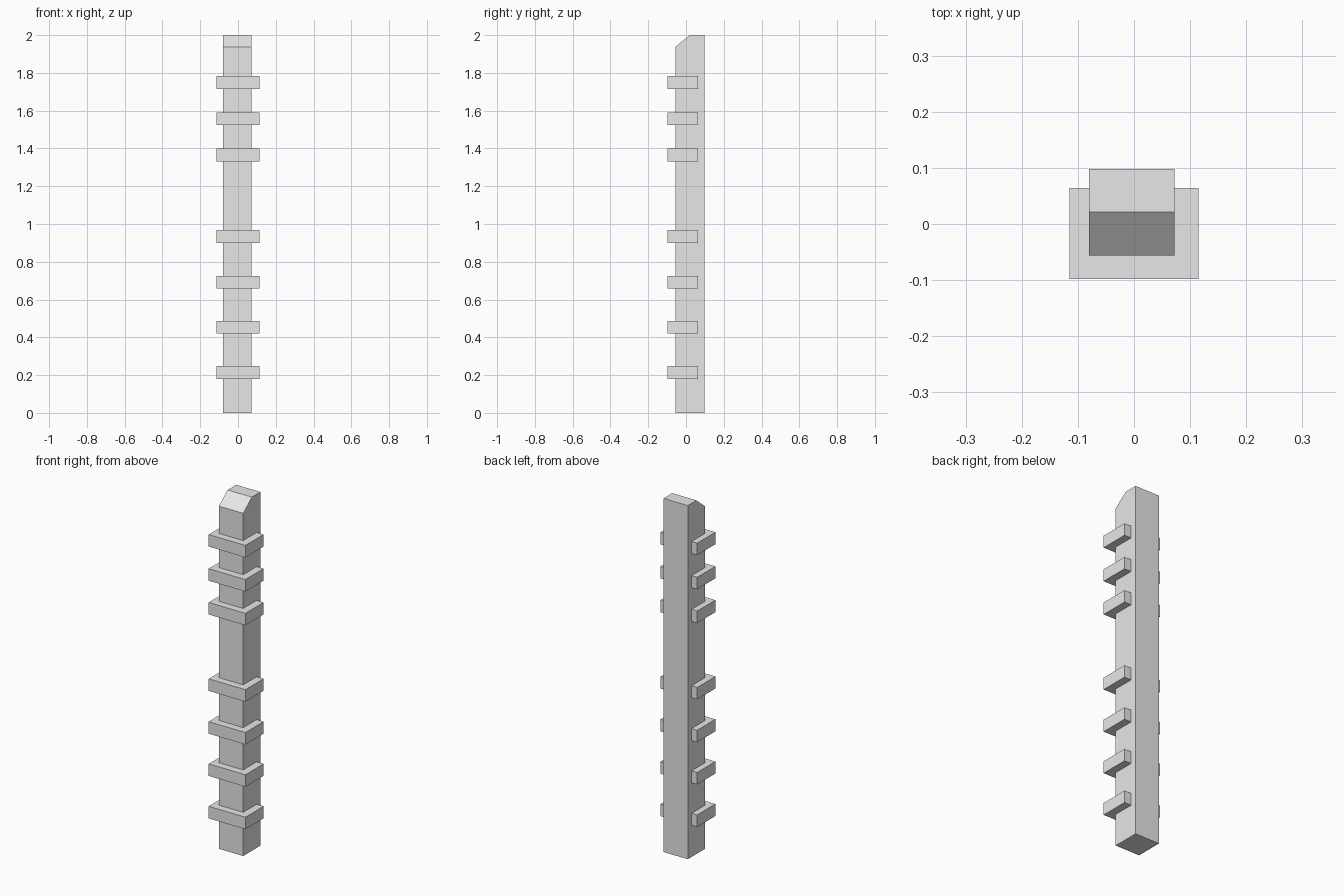
import bpy
import bmesh
from mathutils import Vector

default_cube = bpy.data.objects.get("Cube")
if default_cube:
    bpy.data.objects.remove(default_cube, do_unlink=True)

# Single plain colour
grey = bpy.data.materials.new("light_grey")
grey.use_nodes = True
grey.diffuse_color = (0.8, 0.8, 0.8, 1)
grey.node_tree.nodes["Principled BSDF"].inputs["Base Color"].default_value = (0.8, 0.8, 0.8, 1)


def extrude_profile(name, profile, x_min, x_max):
    """Solid made by sweeping a (y, z) outline along x."""
    bm = bmesh.new()
    face = bm.faces.new([bm.verts.new((x_min, y, z)) for y, z in profile])
    swept = bmesh.ops.extrude_face_region(bm, geom=[face])["geom"]
    verts = [g for g in swept if isinstance(g, bmesh.types.BMVert)]
    bmesh.ops.translate(bm, verts=verts, vec=Vector((x_max - x_min, 0, 0)))
    bmesh.ops.recalc_face_normals(bm, faces=bm.faces)
    mesh = bpy.data.meshes.new(name)
    bm.to_mesh(mesh)
    bm.free()
    mesh.materials.append(grey)
    obj = bpy.data.objects.new(name, mesh)
    bpy.context.collection.objects.link(obj)
    return obj


# Post with a sloped front edge at the top
front, back, height = -0.056, 0.098, 2.0
extrude_profile("post", [(front, 0), (back, 0), (back, height),
                         (0.021, height), (front, 1.938)], -0.08, 0.072)

# Bands wrapping the front and sides of the post
band_half = 0.034
band_front, band_back = -0.098, 0.064
for i, z in enumerate((0.213, 0.453, 0.692, 0.934, 1.366, 1.557, 1.75), 1):
    low, high = z - band_half, z + band_half
    extrude_profile(f"band_{i}", [(band_front, low), (band_back, low),
                                  (band_back, high), (band_front, high)], -0.115, 0.115)
